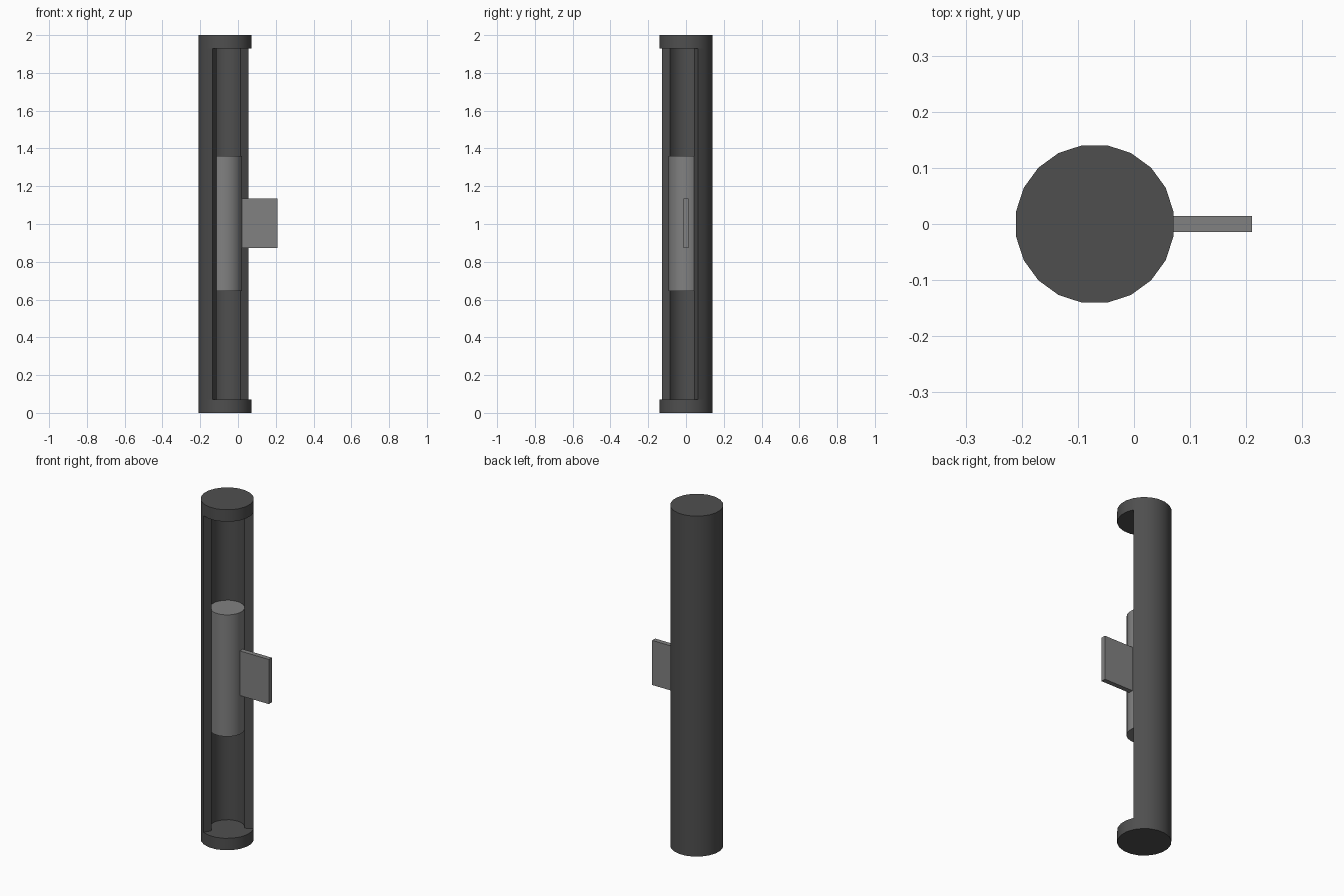
import bpy, bmesh, math

if "Cube" in bpy.data.objects:
    bpy.data.objects.remove(bpy.data.objects["Cube"])

CX = -0.07            # axis of the tube
R_OUT, R_IN = 0.142, 0.094
CAP = 0.07            # end cap height


def material(name, v):
    m = bpy.data.materials.new(name)
    m.diffuse_color = (v, v, v, 1)
    m.use_nodes = True
    m.node_tree.nodes["Principled BSDF"].inputs["Base Color"].default_value = m.diffuse_color
    return m


dark = material("dark_grey", 0.078)
light = material("mid_grey", 0.22)


def ring(r, first, count):
    """Points on a 20-sided circle, corners at 9 + 18k degrees."""
    return [(CX + r * math.cos(math.radians(9 + 18 * k)),
             r * math.sin(math.radians(9 + 18 * k)))
            for k in range(first, first + count)]


def prism(name, pts, z0, z1, mat, ends=True):
    """Extrude a counter-clockwise outline from z0 to z1."""
    bm = bmesh.new()
    lo = [bm.verts.new((x, y, z0)) for x, y in pts]
    hi = [bm.verts.new((x, y, z1)) for x, y in pts]
    n = len(pts)
    for i in range(n):
        j = (i + 1) % n
        bm.faces.new((lo[i], lo[j], hi[j], hi[i]))
    if ends:
        bm.faces.new(lo[::-1])
        bm.faces.new(hi)
    me = bpy.data.meshes.new(name)
    bm.to_mesh(me)
    bm.free()
    me.materials.append(mat)
    ob = bpy.data.objects.new(name, me)
    bpy.context.collection.objects.link(ob)
    bpy.ops.object.select_all(action='DESELECT')
    ob.select_set(True)
    bpy.context.view_layer.objects.active = ob
    bpy.ops.object.shade_smooth_by_angle(angle=math.radians(30))
    return ob


# End caps
prism("bottom_cap", ring(R_OUT, 0, 20), 0, CAP, dark)
prism("top_cap", ring(R_OUT, 0, 20), 2 - CAP, 2, dark)

# Shell wall, open toward the front right (27 to 243 degrees is solid)
wall = ring(R_OUT, 1, 13) + ring(R_IN, 1, 13)[::-1]
prism("shell", wall, CAP, 2 - CAP, dark, ends=False)

# Inner bolt and its handle plate
prism("bolt", ring(R_IN - 0.001, 0, 20), 0.645, 1.36, light)
T = 0.014
prism("handle_plate", [(0.0, -T), (0.21, -T), (0.21, T), (0.0, T)],
      0.873, 1.135, light)
